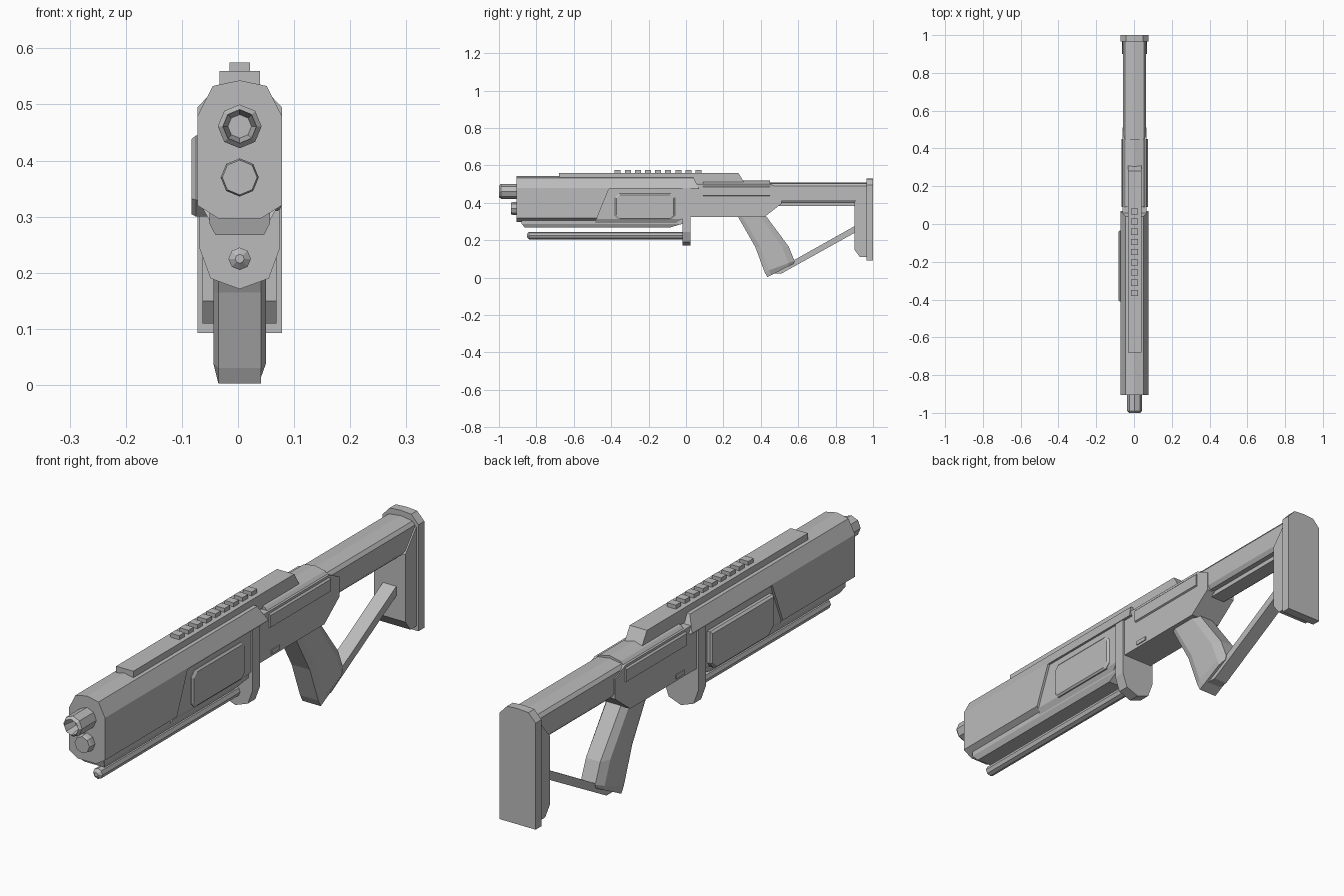
import bpy, bmesh, math
from mathutils import Vector

if "Cube" in bpy.data.objects:
    bpy.data.objects.remove(bpy.data.objects["Cube"])

AXIS = 0.003  # the mirror plane of the model
grey = bpy.data.materials.new("grey_metal")
grey.use_nodes = True
grey.diffuse_color = (0.5, 0.5, 0.5, 1)
grey.node_tree.nodes["Principled BSDF"].inputs["Base Color"].default_value = (0.5, 0.5, 0.5, 1)


def loft(name, rings):
    """Join equal closed rings of points and cap both ends."""
    bm = bmesh.new()
    loops = [[bm.verts.new((x + AXIS, y, z)) for x, y, z in ring] for ring in rings]
    n = len(loops[0])
    for a, b in zip(loops, loops[1:]):
        for i in range(n):
            j = (i + 1) % n
            bm.faces.new((a[i], a[j], b[j], b[i]))
    bm.faces.new(loops[0][::-1])
    bm.faces.new(loops[-1])
    bmesh.ops.recalc_face_normals(bm, faces=bm.faces)
    mesh = bpy.data.meshes.new(name)
    bm.to_mesh(mesh)
    bm.free()
    mesh.materials.append(grey)
    ob = bpy.data.objects.new(name, mesh)
    bpy.context.scene.collection.objects.link(ob)
    return ob


def mirror(half):
    """Complete a half outline of (x, z), top to bottom on +x."""
    return half + [(-x, z) for x, z in reversed(half) if x > 0]


def along(name, half, front, back):
    """Sweep a mirrored cross-section; ends are numbers or functions of z."""
    def end(e, z):
        return e(z) if callable(e) else e
    outline = mirror(half)
    return loft(name, [[(x, end(e, z), z) for x, z in outline] for e in (front, back)])


def slab(name, outline, layers):
    """Stack a (y, z) outline over x; each layer is (x, inset scale)."""
    cy = sum(p[0] for p in outline) / len(outline)
    cz = sum(p[1] for p in outline) / len(outline)
    return loft(name, [[(x, cy + (y - cy) * sy, cz + (z - cz) * sz) for y, z in outline]
                       for x, sy, sz in layers])


def box(name, x, y0, y1, z0, z1):
    return along(name, [(x, z1), (x, z0)], y0, y1)


def tube(name, z, stations):
    """Octagonal tube from (y, radius) stations."""
    k = math.tau / 8
    return loft(name, [[(r * math.cos(k * i), y, z + r * math.sin(k * i)) for i in range(8)]
                       for y, r in stations])


# Barrel, lower tube and rod
tube("barrel", 0.461, [(-0.85, 0.039), (-0.99, 0.039), (-1.0, 0.030), (-0.985, 0.028), (-0.95, 0.021)][::1])
tube("lower_tube", 0.37, [(-0.85, 0.034), (-0.925, 0.034), (-0.935, 0.031)])
tube("under_rod", 0.225, [(0.0, 0.02), (-0.84, 0.02), (-0.85, 0.008)])

# Front housing: hood, angled shell, recessed core and lower rail
along("hood", [(0, 0.543), (0.048, 0.533), (0.075, 0.48), (0.075, 0.475)],
      -0.905, lambda z: 0.07 - (z - 0.475) * 0.5)
along("front_shell", [(0.075, 0.48), (0.075, 0.32), (0.038, 0.297)],
      -0.905, lambda z: -0.41 - (0.48 - z) * 0.41)
along("housing_core", [(0.066, 0.48), (0.066, 0.315), (0.052, 0.29), (0.043, 0.268)],
      lambda z: -0.41 - (0.48 - z) * 0.41, lambda z: -0.02 if z > 0.3 else -0.02 - (0.315 - z) * 1.5)
along("lower_rail", [(0.054, 0.33), (0.054, 0.288), (0.043, 0.267)],
      lambda z: -0.88 if z > 0.28 else -0.86, lambda z: -0.02 if z > 0.28 else -0.09)

# Side panels
c = 0.02
panel = [(-0.38 + c, 0.31), (-0.06 - c, 0.31), (-0.06, 0.31 + c), (-0.06, 0.45 - c),
         (-0.06 - c, 0.45), (-0.38 + c, 0.45), (-0.38, 0.45 - c), (-0.38, 0.31 + c)]
slab("left_panel", panel, [(0.06, 1, 1), (0.068, 1, 1), (0.074, 0.95, 0.9)])
right = [(-0.41, 0.33), (-0.38, 0.3), (-0.06, 0.3), (-0.035, 0.325), (-0.035, 0.445), (-0.41, 0.445)]
slab("right_panel", right, [(-0.05, 1, 1), (-0.078, 1, 1), (-0.086, 0.97, 0.92)])

# Sight rail and its teeth
slab("sight_rail", [(-0.68, 0.52), (-0.68, 0.56), (0.28, 0.56), (0.31, 0.51), (0.27, 0.5)],
     [(-0.036, 1, 1), (0.036, 1, 1)])
for i in range(9):
    y = -0.365 + i * 0.054
    box(f"rail_tooth_{i + 1}", 0.0185, y - 0.016, y + 0.016, 0.55, 0.575)

# Collar between housing and receiver
along("collar", [(0.06, 0.5), (0.072, 0.48), (0.072, 0.245), (0.052, 0.19), (0, 0.171)], -0.02, 0.025)

# Receiver with top cover and a small catch
slab("receiver", [(0.0, 0.5), (0.0, 0.325), (0.42, 0.325), (0.51, 0.395), (0.51, 0.47), (0.45, 0.5)],
     [(-0.064, 1, 1), (0.064, 1, 1)])
along("receiver_cover", [(0, 0.52), (0.045, 0.51), (0.07, 0.485), (0.07, 0.44), (0.06, 0.435)], 0.09, 0.45)
box("catch", 0.068, 0.1, 0.15, 0.335, 0.35)

# Trigger-side grip, swept from front outline to bottom
grip_path = [(0.27, 0.42, 0.34, 0.34), (0.37, 0.55, 0.165, 0.165), (0.42, 0.58, 0.03, 0.09),
             (0.435, 0.575, 0.003, 0.075)]
rings = []
for (y0, y1, z0, z1), w in zip(grip_path, (0.047, 0.047, 0.047, 0.038)):
    outline = [(-0.038, 0), (0.038, 0), (w, 0.15), (w, 0.8), (0.03, 1), (-0.03, 1), (-w, 0.8), (-w, 0.15)]
    rings.append([(x, y0 + (y1 - y0) * t, z0 + (z1 - z0) * t) for x, t in outline])
loft("grip", rings)

# Stock: tube, under strip, strut, post and butt pad
along("stock_tube", [(0, 0.51), (0.05, 0.503), (0.06, 0.49), (0.06, 0.415), (0.05, 0.4)], 0.43, 0.97)
box("stock_under_strip", 0.03, 0.48, 0.92, 0.383, 0.41)
slab("stock_strut", [(0.45, 0.022), (0.51, 0.022), (0.92, 0.25), (0.9, 0.275)], [(-0.028, 1, 1), (0.028, 1, 1)])
slab("butt_post", [(0.9, 0.405), (0.9, 0.15), (0.93, 0.11), (0.97, 0.11), (0.97, 0.49)],
     [(-0.066, 1, 1), (0.066, 1, 1)])
along("butt_pad", [(0, 0.53), (0.045, 0.527), (0.075, 0.495), (0.075, 0.093)], 0.965, 1.0)
